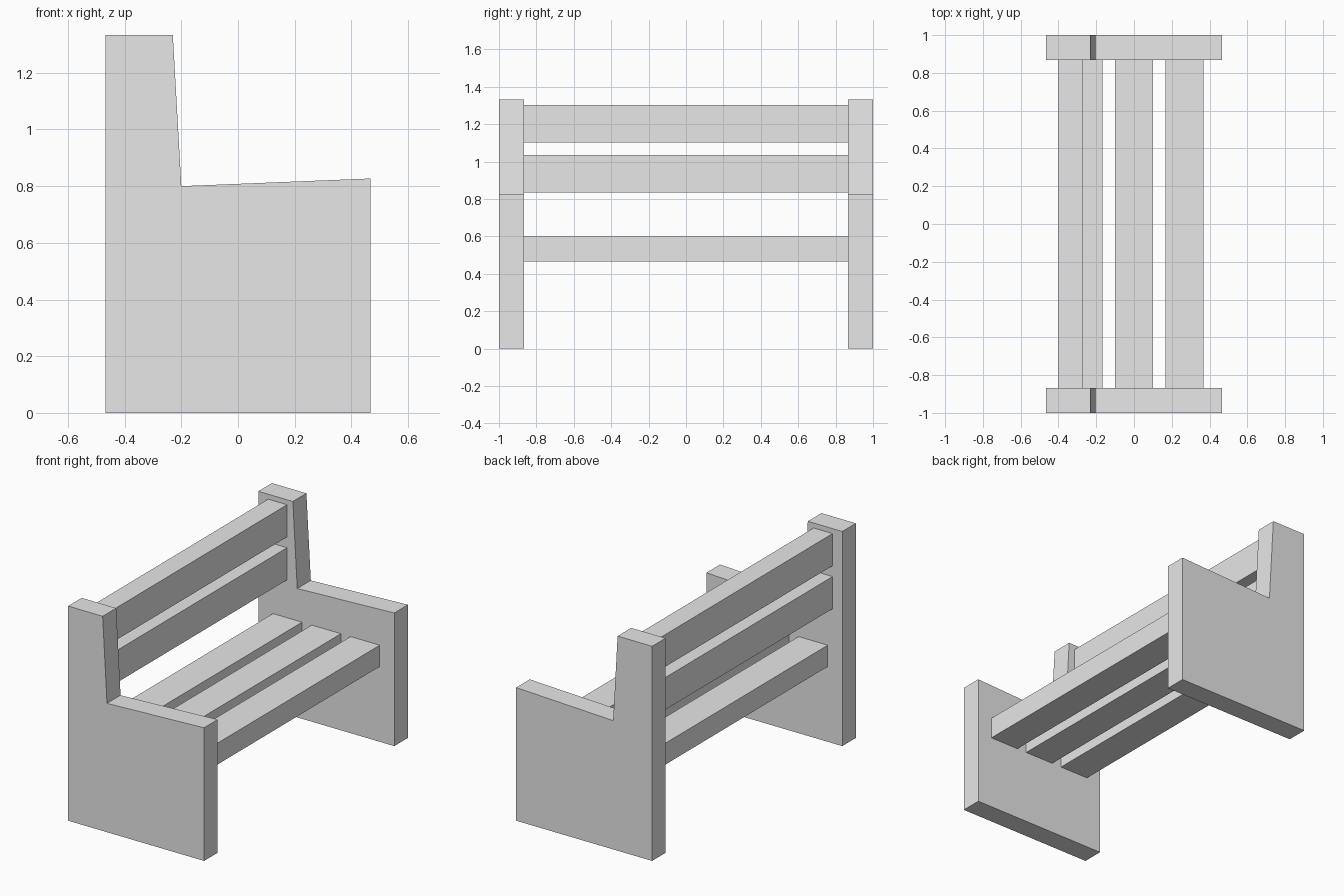
import bpy
import bmesh

cube = bpy.data.objects.get("Cube")
if cube:
    bpy.data.objects.remove(cube, do_unlink=True)

grey = bpy.data.materials.new("light_grey")
grey.use_nodes = True
grey.diffuse_color = (0.8, 0.8, 0.8, 1)
grey.node_tree.nodes["Principled BSDF"].inputs["Base Color"].default_value = (0.8, 0.8, 0.8, 1)


def extrude_profile(name, profile, y0, y1):
    """Extrude an (x, z) outline along y into a closed solid."""
    bm = bmesh.new()
    face = bm.faces.new([bm.verts.new((x, y0, z)) for x, z in profile])
    result = bmesh.ops.extrude_face_region(bm, geom=[face])
    verts = [v for v in result["geom"] if isinstance(v, bmesh.types.BMVert)]
    bmesh.ops.translate(bm, verts=verts, vec=(0, y1 - y0, 0))
    if not any(set(f.verts) == set(face.verts) for f in bm.faces if f != face) and not face.is_valid:
        bm.faces.new([v for v in bm.verts if v not in verts])
    bmesh.ops.holes_fill(bm, edges=bm.edges[:], sides=0)
    bmesh.ops.recalc_face_normals(bm, faces=bm.faces[:])
    mesh = bpy.data.meshes.new(name)
    bm.to_mesh(mesh)
    bm.free()
    mesh.materials.append(grey)
    obj = bpy.data.objects.new(name, mesh)
    bpy.context.collection.objects.link(obj)
    return obj


def slat(name, x0, x1, z0, z1):
    outline = [(x0, z0), (x1, z0), (x1, z1), (x0, z1)]
    return extrude_profile(name, outline, -INNER, INNER)


INNER, OUTER = 0.867, 1.0

# Solid end panels with a tall back post and a sloping armrest
side = [(-0.467, 0), (0.467, 0), (0.467, 0.827), (-0.2, 0.8), (-0.23, 1.333), (-0.467, 1.333)]
extrude_profile("front_end_panel", side, -OUTER, -INNER)
extrude_profile("rear_end_panel", side, INNER, OUTER)

# Three seat slats
for i, x in enumerate((-0.267, 0, 0.267)):
    slat(f"seat_slat_{i + 1}", x - 0.1, x + 0.1, 0.467, 0.6)

# Two upright backrest slats
for i, z in enumerate((0.835, 1.102)):
    slat(f"back_slat_{i + 1}", -0.4, -0.27, z, z + 0.2)
